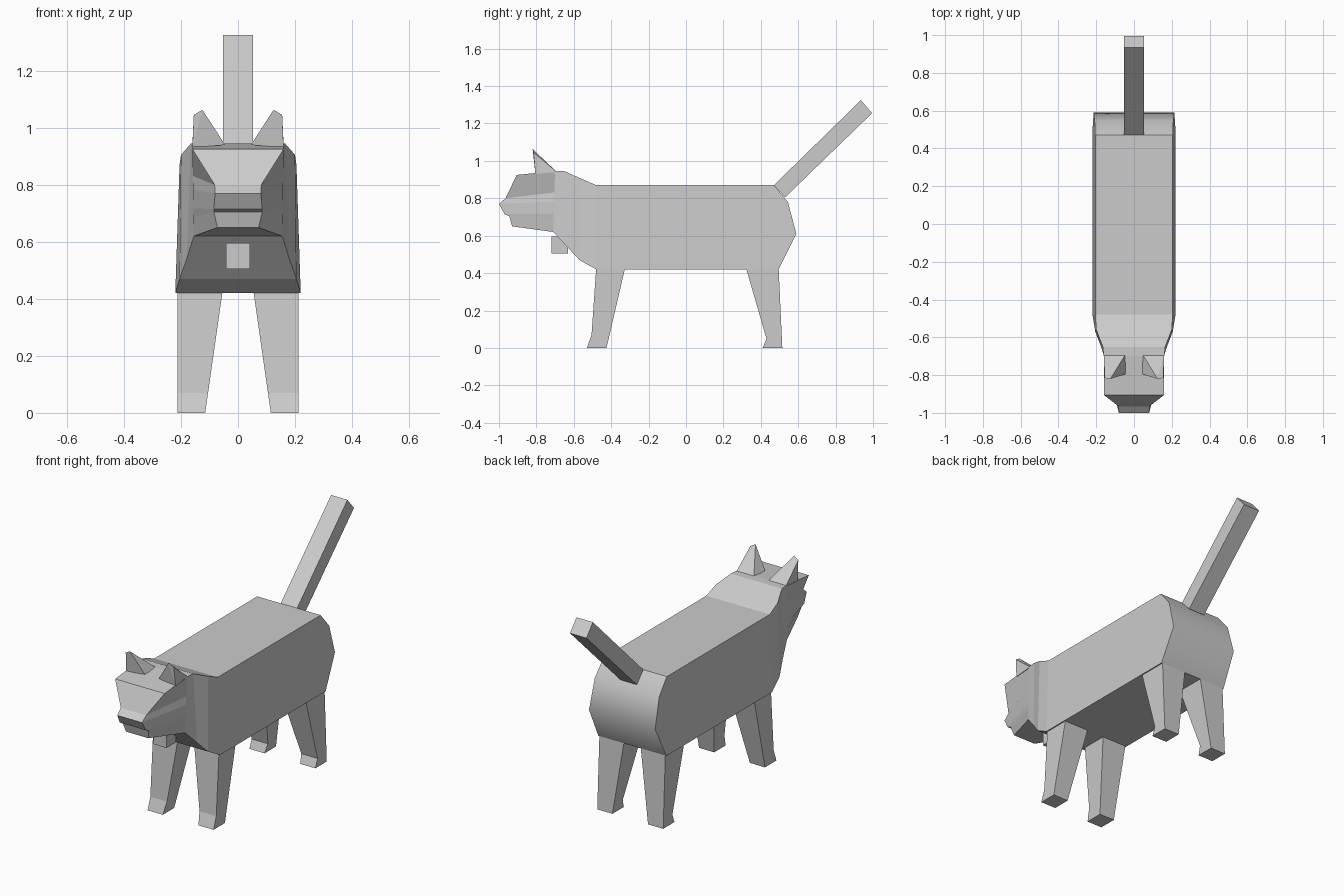
import bpy, bmesh
from mathutils import Vector

if "Cube" in bpy.data.objects:
    bpy.data.objects.remove(bpy.data.objects["Cube"])


def finish(name, bm):
    bmesh.ops.remove_doubles(bm, verts=bm.verts, dist=1e-5)
    bmesh.ops.recalc_face_normals(bm, faces=bm.faces)
    mesh = bpy.data.meshes.new(name)
    bm.to_mesh(mesh)
    bm.free()
    obj = bpy.data.objects.new(name, mesh)
    bpy.context.collection.objects.link(obj)
    return obj


def strip(bm, a, b):
    """Quads between two open rows of vertices."""
    for i in range(len(a) - 1):
        bm.faces.new((a[i], a[i + 1], b[i + 1], b[i]))


def loft(name, sections, cap_front=False):
    """Sections are half outlines from top to bottom, mirrored across x = 0."""
    bm = bmesh.new()
    rings = []
    for sec in sections:
        right = [bm.verts.new(p) for p in sec]
        left = [bm.verts.new((-p[0], p[1], p[2])) for p in sec]
        rings.append((right, left))
    for (r0, l0), (r1, l1) in zip(rings, rings[1:]):
        strip(bm, r0, r1)
        strip(bm, l0, l1)
        bm.faces.new((r0[0], r1[0], l1[0], l0[0]))
        bm.faces.new((r0[-1], r1[-1], l1[-1], l0[-1]))
    if cap_front:
        strip(bm, *rings[-1])
    return finish(name, bm)


def prism(name, profile, xa, xb, closed=True):
    """(y, z) profile between two x positions; xa and xb are functions of z."""
    bm = bmesh.new()
    a = [bm.verts.new((xa(z), y, z)) for y, z in profile]
    b = [bm.verts.new((xb(z), y, z)) for y, z in profile]
    bm.faces.new(a)
    bm.faces.new(b)
    strip(bm, a, b)
    if closed:
        bm.faces.new((a[-1], a[0], b[0], b[-1]))
    return finish(name, bm)


# Torso: flat sided, rounded rump, open where the neck joins
def half_width(z):
    return 0.22 - 0.015 * (z - 0.42) / 0.45


rump = [(-0.48, 0.87), (0.47, 0.87), (0.545, 0.78), (0.59, 0.61),
        (0.495, 0.42), (-0.48, 0.42)]
torso = prism("torso", rump, half_width, lambda z: -half_width(z), closed=False)
bpy.context.view_layer.objects.active = torso
torso.select_set(True)
bpy.ops.object.shade_smooth_by_angle(angle=0.84)
torso.select_set(False)

# Neck and chest tapering to the head
throat = [(0.16, -0.70, 0.945), (0.155, -0.71, 0.62)]
loft("neck", [
    [(0.205, -0.48, 0.87), (0.22, -0.48, 0.42)],
    [(0.20, -0.56, 0.905), (0.205, -0.57, 0.47)],
    [(0.165, -0.65, 0.945), (0.18, -0.635, 0.54)],
    throat,
])

# Head: straight back edge lofted to the face outline
face = [(0.16, -0.905, 0.925), (0.082, -0.965, 0.80), (0.08, -1.0, 0.77),
        (0.085, -0.97, 0.715), (0.085, -0.945, 0.705), (0.072, -0.93, 0.65)]
top, bottom = Vector(throat[0]), Vector(throat[1])
back = [top.lerp(bottom, t) for t in (0, 0.35, 0.5, 0.7, 0.8, 1)]
loft("head", [back, face], cap_front=True)

# Square tag under the chin
prism("tag", [(-0.72, 0.505), (-0.63, 0.505), (-0.63, 0.595), (-0.72, 0.595)],
      lambda z: -0.042, lambda z: 0.042)

# Square raised tail
prism("tail", [(0.47, 0.87), (0.53, 0.805), (0.995, 1.255), (0.935, 1.325)],
      lambda z: -0.053, lambda z: 0.053)

# Ears and tapered legs on both sides
leg_profiles = {
    "front_leg": [(-0.48, 0.43), (-0.505, 0.07), (-0.53, 0.0),
                  (-0.425, 0.0), (-0.325, 0.43)],
    "rear_leg": [(0.32, 0.43), (0.43, 0.05), (0.41, 0.0),
                 (0.515, 0.0), (0.495, 0.43)],
}
for side, s in (("left", 1), ("right", -1)):
    bm = bmesh.new()
    for x, y, z in [(0.045, -0.795, 0.94), (0.16, -0.805, 0.93),
                    (0.16, -0.69, 0.94), (0.045, -0.69, 0.94),
                    (0.125, -0.82, 1.063), (0.155, -0.815, 1.045)]:
        bm.verts.new((s * x, y, z))
    bmesh.ops.convex_hull(bm, input=bm.verts)
    finish("ear_" + side, bm)
    for name, profile in leg_profiles.items():
        prism(f"{name}_{side}", profile,
              lambda z: s * (0.115 - 0.06 * z / 0.42), lambda z: s * 0.213)
